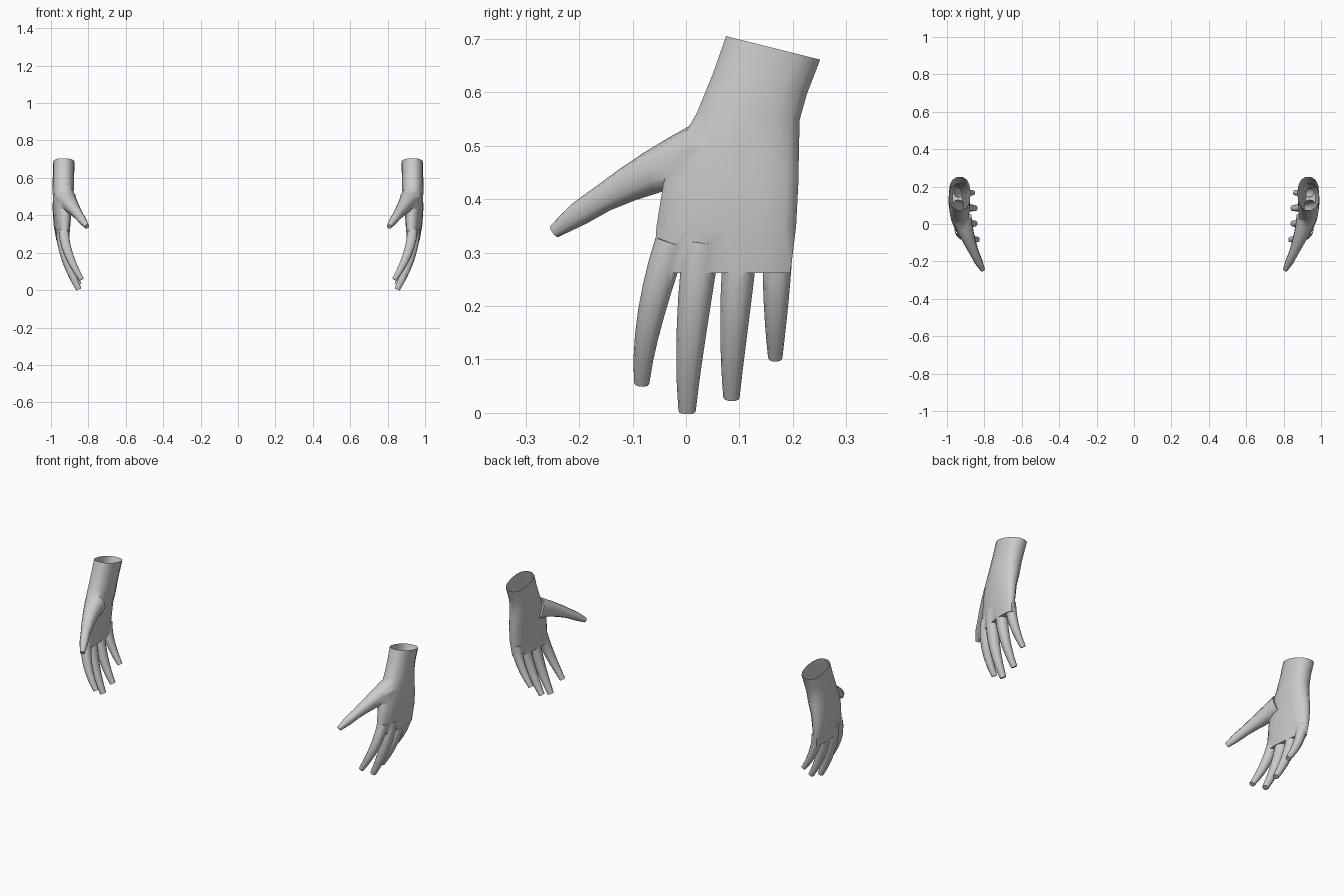
import bpy, bmesh, math
from mathutils import Vector, Matrix

if "Cube" in bpy.data.objects:
    bpy.data.objects.remove(bpy.data.objects["Cube"])

skin = bpy.data.materials.new("plain_grey")
skin.diffuse_color = (0.6, 0.6, 0.6, 1)
skin.use_nodes = True
skin.node_tree.nodes["Principled BSDF"].inputs["Base Color"].default_value = skin.diffuse_color


def outline(n, power=0.85):
    # Unit rounded outline (superellipse)
    for i in range(n):
        a = 2 * math.pi * i / n
        c, s = math.cos(a), math.sin(a)
        yield math.copysign(abs(c) ** power, c), math.copysign(abs(s) ** power, s)


def loft(name, rings):
    # Skin a list of rings into a closed solid
    bm = bmesh.new()
    loops = [[bm.verts.new(p) for p in r] for r in rings]
    for a, b in zip(loops, loops[1:]):
        for i in range(len(a)):
            j = (i + 1) % len(a)
            bm.faces.new((a[i], a[j], b[j], b[i]))
    bm.faces.new(loops[0])
    bm.faces.new(loops[-1])
    bmesh.ops.recalc_face_normals(bm, faces=bm.faces)
    me = bpy.data.meshes.new(name)
    bm.to_mesh(me)
    bm.free()
    me.materials.append(skin)
    ob = bpy.data.objects.new(name, me)
    bpy.context.collection.objects.link(ob)
    return ob


def clamp(v):
    return max(0.0, min(1.0, v))


def palm(sections):
    # Sections hold height, y range and x range; the wrist tilts, the palm leans inward
    rings = []
    for z, y0, y1, x0, x1 in sections:
        yc, hy, xc, hx = (y0 + y1) / 2, (y1 - y0) / 2, (x0 + x1) / 2, (x1 - x0) / 2
        slope = -0.25 * clamp((z - 0.53) / 0.1)
        lean = 0.11 * clamp((0.58 - z) / 0.15)
        rings.append([(xc + hx * u + lean * hy * v, yc + hy * v, z + slope * hy * v)
                      for u, v in outline(14)])
    return loft("hand", rings)


def tube(name, pts, widths):
    rings = []
    for i, (p, w) in enumerate(zip(pts, widths)):
        t = (pts[min(i + 1, len(pts) - 1)] - pts[max(i - 1, 0)]).normalized()
        thick = Vector((1, 0, 0)) - t * t.x
        thick.normalize()
        wide = t.cross(thick)
        rings.append([p + wide * w * u + thick * 0.94 * w * v for u, v in outline(10)])
    return loft(name, rings)


def finger(name, x, y0, y1, z1, width, curl):
    # Curls inward and tapers toward a blunt tip
    pts, widths = [], []
    for i in range(7):
        t = i / 6
        pts.append(Vector((x - curl * t ** 1.8,
                           y0 + (y1 - y0) * (1 - (1 - t) ** 1.6),
                           0.32 + (z1 - 0.32) * t)))
        widths.append(width * (1 - 0.52 * t ** 1.7))
    return tube(name, pts, widths)


def thumb(base, knuckle, tip):
    # Curved path through the knuckle, thick at the root
    base, knuckle, tip = Vector(base), Vector(knuckle), Vector(tip)
    pts, widths = [], []
    for i in range(7):
        t = i / 6
        pts.append(base * (1 - t) * (1 - 2 * t) + knuckle * 4 * t * (1 - t)
                   + tip * t * (2 * t - 1))
        widths.append(0.058 - 0.045 * t ** 0.85)
    widths[-2] = 0.023
    return tube("thumb", pts, widths)


hand = palm([
    (0.683, 0.073, 0.253, 0.874, 0.990),
    (0.615, 0.048, 0.228, 0.876, 0.990),
    (0.555, 0.018, 0.215, 0.877, 0.992),
    (0.500, -0.018, 0.214, 0.880, 0.990),
    (0.430, -0.045, 0.213, 0.892, 0.988),
    (0.350, -0.058, 0.209, 0.900, 0.982),
    (0.262, -0.064, 0.198, 0.908, 0.966),
])
digits = [
    thumb((0.920, 0.03, 0.485), (0.873, -0.108, 0.428), (0.808, -0.246, 0.340)),
    finger("index_finger", 0.932, -0.028, -0.083, 0.056, 0.030, 0.096),
    finger("middle_finger", 0.942, 0.030, 0.002, 0.004, 0.034, 0.091),
    finger("ring_finger", 0.946, 0.103, 0.085, 0.029, 0.032, 0.097),
    finger("little_finger", 0.946, 0.172, 0.167, 0.103, 0.028, 0.086),
]

# Fuse the digits with the palm
bpy.context.view_layer.objects.active = hand
for d in digits:
    m = hand.modifiers.new("fuse", 'BOOLEAN')
    m.operation, m.solver, m.object = 'UNION', 'EXACT', d
    bpy.ops.object.modifier_apply(modifier=m.name)
    bpy.data.objects.remove(d)

# Open the wrist
bm = bmesh.new()
bm.from_mesh(hand.data)
bm.normal_update()
bmesh.ops.delete(bm, geom=[f for f in bm.faces if f.normal.z > 0.8
                           and f.calc_center_median().z > 0.64], context='FACES')
bmesh.ops.remove_doubles(bm, verts=bm.verts, dist=0.002)
bm.to_mesh(hand.data)
bm.free()
hand.name = "right_hand"

# Mirrored partner
left = hand.copy()
left.data = hand.data.copy()
left.name = "left_hand"
left.data.transform(Matrix.Scale(-1, 4, (1, 0, 0)))
left.data.flip_normals()
bpy.context.collection.objects.link(left)

for ob in (hand, left):
    bpy.ops.object.select_all(action='DESELECT')
    ob.select_set(True)
    bpy.context.view_layer.objects.active = ob
    bpy.ops.object.shade_smooth_by_angle(angle=math.radians(60))
